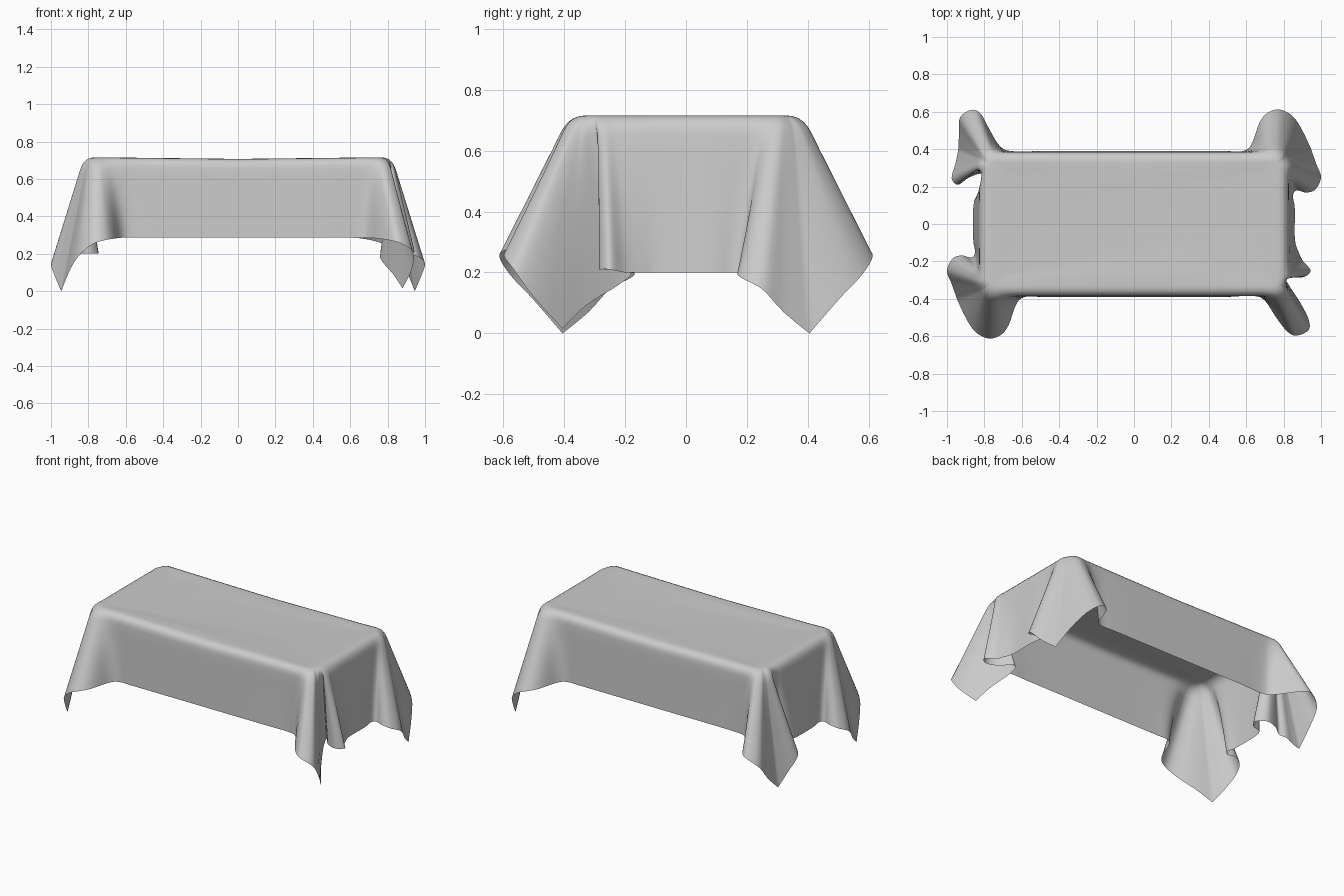
import bpy, bmesh, math
from mathutils import Vector

if "Cube" in bpy.data.objects:
    bpy.data.objects.remove(bpy.data.objects["Cube"])

X, Y, TOP = 0.825, 0.385, 0.715      # table half sizes and cloth height
R, INSET = 0.09, 0.055               # corner radius, rim rounding

# Hem around one corner, from long side to short side:
# (x, y, z, position along the table edge: <0 long side, >0 short side)
open_fold = [(.5, .39, .288, -.3), (.585, .39, .287, -.21), (.63, .43, .285, -.14),
             (.67, .54, .28, -.085), (.715, .595, .272, -.06), (.78, .612, .25, -.035),
             (.85, .575, .19, -.01),
             (.90, .5, .11, 0), (.945, .405, 0, .01), (.975, .32, .07, .03),
             (1, .25, .145, .05), (.97, .185, .18, .07), (.92, .168, .195, .09),
             (.87, .18, .2, .12), (.85, .15, .2, .17), (.86, .08, .2, .27)]
tucked_fold = [(.5, .39, .288, -.3), (.64, .385, .285, -.16), (.70, .41, .285, -.1),
               (.76, .5, .28, -.06), (.82, .575, .27, -.04), (.87, .597, .255, -.02),
               (.935, .565, .21, 0), (.93, .5, .12, .01), (.88, .405, .015, .02),
               (.83, .33, .09, .03), (.77, .22, .16, .04), (.765, .18, .2, .06),
               (.83, .26, .21, .07), (.9, .285, .21, .08), (.945, .25, .21, .1),
               (.905, .2, .2, .13), (.88, .15, .2, .18), (.86, .08, .2, .28)]
double_fold = [(.5, .39, .288, -.3), (.66, .39, .285, -.14), (.72, .42, .285, -.09),
               (.77, .5, .28, -.06), (.82, .59, .27, -.04), (.87, .61, .255, -.02),
               (.93, .57, .2, 0), (.935, .49, .1, .01), (.94, .395, .01, .02),
               (.955, .32, .08, .03), (.975, .245, .16, .04), (.94, .21, .19, .055),
               (.88, .25, .2, .07), (.80, .27, .2, .085), (.745, .22, .2, .1),
               (.78, .17, .2, .13), (.84, .15, .2, .17), (.86, .08, .2, .28)]


def edge_point(t, inset):
    """Point on the rounded table outline, t measured from the corner."""
    q = R * math.pi / 4
    r = R - inset
    cx, cy = X - R, Y - R
    if t < -q:
        return Vector((cx + t + q, cy + r, TOP))
    if t > q:
        return Vector((cx + r, cy - t + q, TOP))
    a = math.pi / 4 - t / R
    return Vector((cx + r * math.cos(a), cy + r * math.sin(a), TOP))


def corner(points, sx, sy):
    """Rim, edge and hem points of one corner, counter-clockwise."""
    out = []
    for x, y, z, t in points:
        trio = [edge_point(t, INSET), edge_point(t, 0), Vector((x, y, z))]
        out.append([Vector((p.x * sx, p.y * sy, p.z)) for p in trio])
    return out if sx * sy < 0 else out[::-1]


def catmull(a, b, c, d, u):
    return 0.5 * (2 * b + (c - a) * u + (2 * a - 5 * b + 4 * c - d) * u * u
                  + (3 * b - a - 3 * c + d) * u ** 3)


# Join corners into one loop and smooth it; break the curve at the four
# cloth tips and where the long straight hems begin
loop = []
for pts, sx, sy in ((tucked_fold, 1, -1), (open_fold, 1, 1),
                    (double_fold, -1, 1), (open_fold, -1, -1)):
    loop += corner(pts, sx, sy)
n = len(loop)
breaks = {i for i in range(n) if loop[i][2].z < 0.03 or abs(loop[i][2].x) < 0.51}
STEPS = 4
columns = []
for i in range(n):
    j = (i + 1) % n
    a = loop[i] if i in breaks else loop[i - 1]
    d = loop[j] if j in breaks else loop[(j + 1) % n]
    for s in range(STEPS):
        columns.append([catmull(a[k], loop[i][k], loop[j][k], d[k], s / STEPS)
                        for k in range(3)])

# Cloth: rounded rim, then straight drape down to the hem
bm = bmesh.new()
grid = []
for rim, edge, hem in columns:
    sag = Vector((0, 0, 0.008 * max(0, 1 - abs(rim.x) / 0.7)))
    rim, edge = rim - sag, edge - sag
    turn = edge.lerp(hem, 0.13)
    col = [rim.lerp(edge, u).lerp(edge.lerp(turn, u), u)
           for u in (0, .2, .4, .6, .8, 1)]
    col += [edge.lerp(hem, 0.13 + 0.87 * k / 8) for k in range(1, 9)]
    grid.append([bm.verts.new(p) for p in col])
for i, col in enumerate(grid):
    prev = grid[i - 1]
    for k in range(len(col) - 1):
        bm.faces.new((prev[k], prev[k + 1], col[k + 1], col[k]))

# Flat table top, very slightly lower than the rim
inner = [bm.verts.new((c[0].co.x * .9, c[0].co.y * .85, TOP - 0.008)) for c in grid]
for i in range(len(grid)):
    bm.faces.new((inner[i - 1], grid[i - 1][0], grid[i][0], inner[i]))
bm.faces.new(inner)
bmesh.ops.recalc_face_normals(bm, faces=bm.faces)

mesh = bpy.data.meshes.new("tablecloth")
bm.to_mesh(mesh)
bm.free()
for p in mesh.polygons:
    p.use_smooth = True
cloth = bpy.data.objects.new("tablecloth", mesh)
bpy.context.collection.objects.link(cloth)
